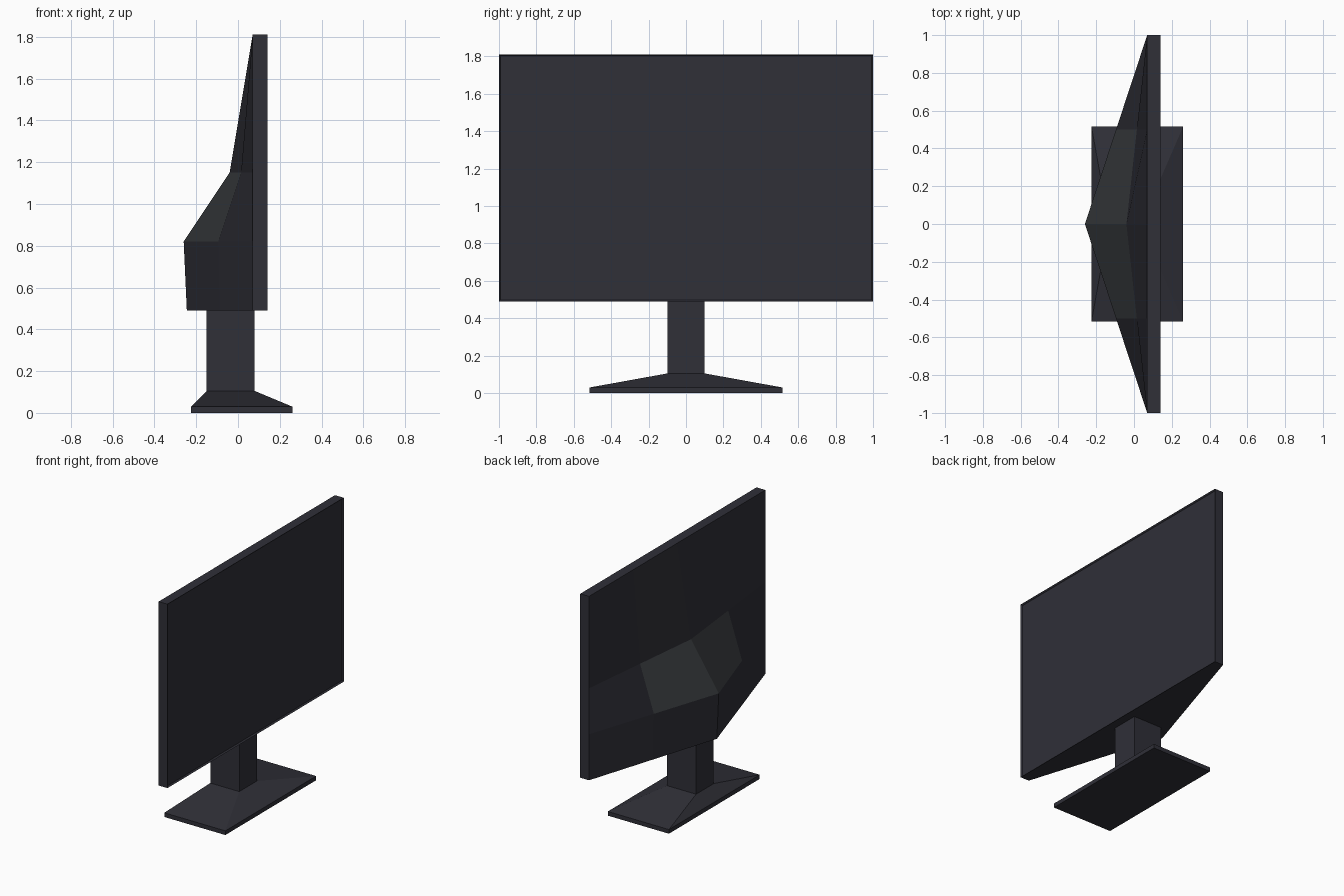
import bpy
import bmesh

if "Cube" in bpy.data.objects:
    bpy.data.objects.remove(bpy.data.objects["Cube"])


def material(name, color):
    m = bpy.data.materials.new(name)
    m.diffuse_color = (*color, 1)
    m.use_nodes = True
    m.node_tree.nodes["Principled BSDF"].inputs["Base Color"].default_value = m.diffuse_color
    return m


plastic = material("dark plastic", (0.029, 0.029, 0.039))
panel = material("grey back panel", (0.037, 0.041, 0.045))


def finish(name, bm, mats):
    bmesh.ops.recalc_face_normals(bm, faces=bm.faces)
    mesh = bpy.data.meshes.new(name)
    bm.to_mesh(mesh)
    bm.free()
    for m in mats:
        mesh.materials.append(m)
    obj = bpy.data.objects.new(name, mesh)
    bpy.context.collection.objects.link(obj)
    return obj


def loft(bm, sections):
    """Closed stack of rectangles (x0, x1, half_y, z)."""
    rings = [[bm.verts.new(p) for p in
              ((x0, -h, z), (x1, -h, z), (x1, h, z), (x0, h, z))]
             for x0, x1, h, z in sections]
    for a, b in zip(rings, rings[1:]):
        for i in range(4):
            j = (i + 1) % 4
            bm.faces.new((a[i], a[j], b[j], b[i]))
    bm.faces.new(rings[0][::-1])
    bm.faces.new(rings[-1])
    bmesh.ops.recalc_face_normals(bm, faces=bm.faces)


# screen slab with a thin raised rim around the display
bm = bmesh.new()
loft(bm, [(0.07, 0.14, 1.0, 0.49), (0.07, 0.14, 1.0, 1.81)])
front = [f for f in bm.faces if f.normal.x > 0.9]
bmesh.ops.inset_region(bm, faces=front, thickness=0.012)
bmesh.ops.translate(bm, verts=front[0].verts, vec=(-0.01, 0, 0))
finish("screen", bm, [plastic])

# back shell: bulge depth per height, fading linearly to the side edges
bm = bmesh.new()
rows = [(0.49, 0.315), (0.82, 0.33), (1.15, 0.11), (1.81, 0.0)]
cols = [-1, -0.5, 0, 0.5, 1]
grid = [[bm.verts.new((0.07 - d * (1 - abs(y)), y, z)) for y in cols]
        for z, d in rows]
for a, b in zip(grid, grid[1:]):
    for i in range(4):
        bm.faces.new((a[i], a[i + 1], b[i + 1], b[i]))
bm.faces.new(grid[0])
# lighter panel in the middle of the sloped band
for f in bm.faces:
    c = f.calc_center_median()
    f.material_index = int(0.83 < c.z < 1.14 and abs(c.y) < 0.5)
finish("back_shell", bm, [plastic, panel])

# stand: flat foot, sloped top and neck
bm = bmesh.new()
loft(bm, [(-0.225, 0.26, 0.515, 0), (-0.225, 0.26, 0.515, 0.03),
          (-0.15, 0.08, 0.1, 0.105), (-0.15, 0.08, 0.1, 0.495)])
finish("stand", bm, [plastic])
